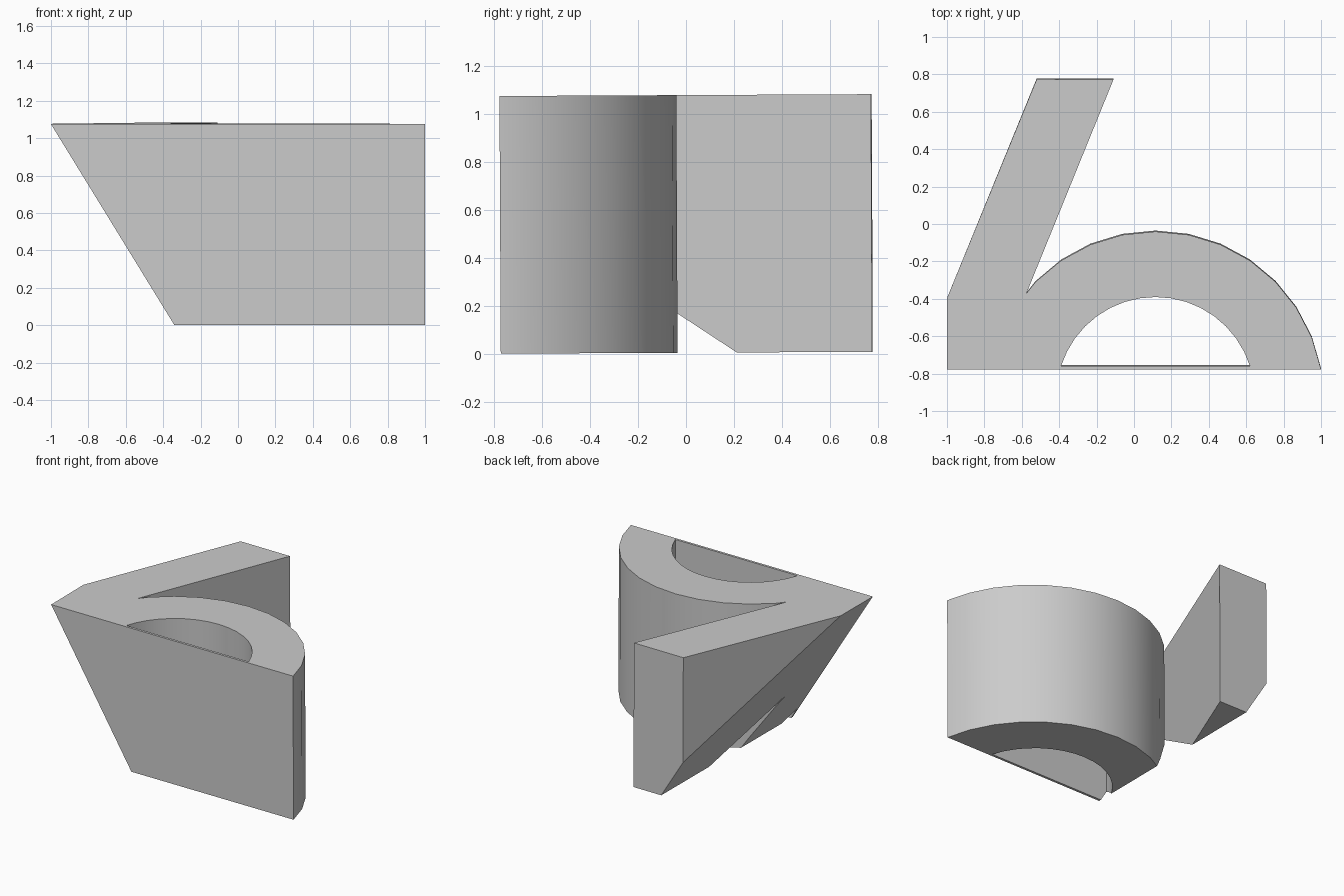
import bpy, bmesh, math
from mathutils import Matrix, Vector

cube = bpy.data.objects.get("Cube")
if cube:
    bpy.data.objects.remove(cube, do_unlink=True)

HEIGHT = 1.075
FRONT = -0.773
ARCH_X = 0.115


def arc(center_y, radius, start, end, steps):
    """Arc points, angles in degrees measured clockwise from the back."""
    points = []
    for i in range(steps + 1):
        a = math.radians(start + (end - start) * i / steps)
        points.append((ARCH_X + radius * math.sin(a), center_y + radius * math.cos(a)))
    return points


def add_loop(bm, points):
    verts = [bm.verts.new((x, y, 0)) for x, y in points]
    return [bm.edges.new((v, verts[i - 1])) for i, v in enumerate(verts)]


# Footprint: slanted arm joined to an arch, with a half-round opening
step = 79.5 / 7
outline = [(-1.02, FRONT), (-1.02, -0.44), (-0.52, 0.78), (-0.11, 0.777), (-0.575, -0.365)]
outline += arc(-0.935, 0.9, -4 * step, 7 * step, 11)
outline.append((1.0, FRONT))
opening = arc(-0.915, 0.53, -72.4, 72.4, 16)

bm = bmesh.new()
edges = add_loop(bm, outline) + add_loop(bm, opening)
bmesh.ops.triangle_fill(bm, edges=edges, use_beauty=True)

# Raise the footprint into a solid
raised = bmesh.ops.extrude_face_region(bm, geom=bm.faces[:], use_keep_orig=True)
top = [g for g in raised["geom"] if isinstance(g, bmesh.types.BMVert)]
bmesh.ops.translate(bm, verts=top, vec=(0, 0, HEIGHT))

# Slanted cut along the model's right side, then close it
bmesh.ops.bisect_plane(
    bm, geom=bm.verts[:] + bm.edges[:] + bm.faces[:],
    plane_co=(-0.34, 0, 0), plane_no=Vector((-HEIGHT, 0, -0.66)).normalized(),
    clear_outer=True)
rim = [e for e in bm.edges if len(e.link_faces) == 1]
bmesh.ops.triangle_fill(bm, edges=rim, use_beauty=True)

# Slight backward lean
bmesh.ops.rotate(bm, verts=bm.verts[:], cent=(0, FRONT, 0),
                 matrix=Matrix.Rotation(0.005, 3, "X"))
bmesh.ops.recalc_face_normals(bm, faces=bm.faces[:])

mesh = bpy.data.meshes.new("arched_block")
bm.to_mesh(mesh)
bm.free()
block = bpy.data.objects.new("arched_block", mesh)
bpy.context.collection.objects.link(block)

# Plain grey
grey = bpy.data.materials.new("light grey")
grey.use_nodes = True
colour = (0.6, 0.6, 0.6, 1)
grey.diffuse_color = colour
grey.node_tree.nodes["Principled BSDF"].inputs["Base Color"].default_value = colour
mesh.materials.append(grey)

bpy.ops.object.select_all(action="DESELECT")
block.select_set(True)
bpy.context.view_layer.objects.active = block
bpy.ops.object.shade_smooth_by_angle(angle=math.radians(25))
